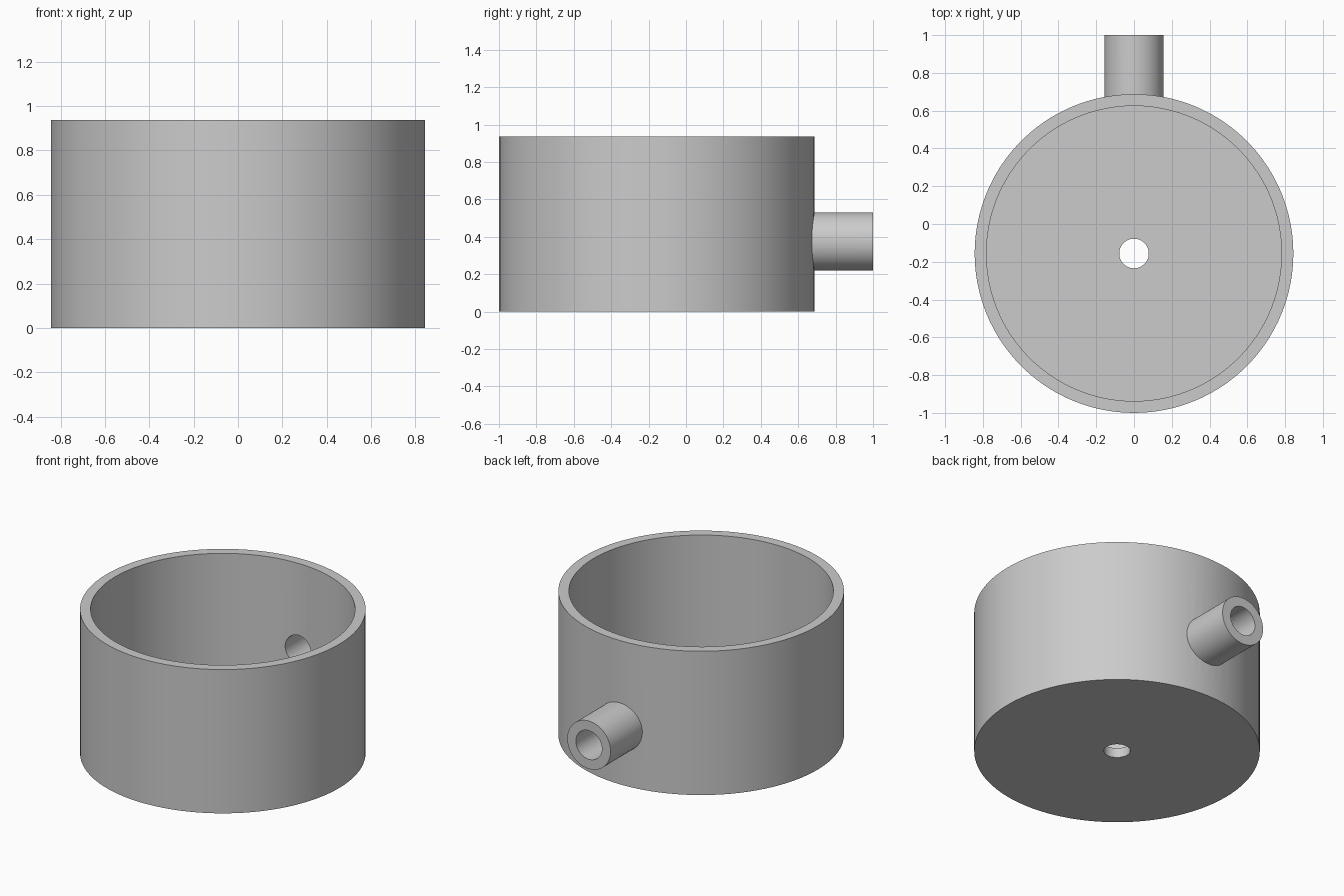
import bpy
from math import pi, radians

cube = bpy.data.objects.get("Cube")
if cube:
    bpy.data.objects.remove(cube, do_unlink=True)

U = 1 / 32                  # design unit: the model is 64 units long
CY = -5 * U                 # centre of the round cup
WALL = 2 * U
RADIUS = 27 * U
HEIGHT = 30 * U
PIPE_Z = 12 * U
PIPE_R = 5 * U

grey = bpy.data.materials.new("plain grey")
grey.use_nodes = True
grey.diffuse_color = (0.6, 0.6, 0.6, 1)
grey.node_tree.nodes["Principled BSDF"].inputs["Base Color"].default_value = (0.6, 0.6, 0.6, 1)


def upright(name, radius, z0, z1, sides):
    bpy.ops.mesh.primitive_cylinder_add(vertices=sides, radius=radius, depth=z1 - z0,
                                        location=(0, CY, (z0 + z1) / 2))
    return finish(name)


def lengthwise(name, radius, y0, y1, sides):
    bpy.ops.mesh.primitive_cylinder_add(vertices=sides, radius=radius, depth=y1 - y0,
                                        location=(0, (y0 + y1) / 2, PIPE_Z),
                                        rotation=(pi / 2, 0, 0))
    return finish(name)


def finish(name):
    ob = bpy.context.object
    ob.name = name
    ob.data.materials.append(grey)
    return ob


def combine(target, tool, operation):
    bpy.context.view_layer.objects.active = target
    mod = target.modifiers.new(tool.name, "BOOLEAN")
    mod.operation = operation
    mod.solver = "EXACT"
    mod.object = tool
    bpy.ops.object.modifier_apply(modifier=mod.name)
    bpy.data.objects.remove(tool, do_unlink=True)


# Solid cup joined with the rear spout
cup = upright("cup_with_spout", RADIUS, 0, HEIGHT, 100)
combine(cup, lengthwise("spout", PIPE_R, CY + RADIUS - 2 * WALL, 1, 64), "UNION")

# Hollow interior, spout bore and drain hole
combine(cup, upright("interior", RADIUS - WALL, WALL, HEIGHT + 0.1, 100), "DIFFERENCE")
combine(cup, lengthwise("spout_bore", PIPE_R - WALL, 0.2, 1.1, 64), "DIFFERENCE")
combine(cup, upright("drain_hole", 2.5 * U, -0.1, 0.2, 48), "DIFFERENCE")

# Smooth round walls with crisp rims
bpy.ops.object.select_all(action="DESELECT")
cup.select_set(True)
bpy.context.view_layer.objects.active = cup
bpy.ops.object.shade_smooth_by_angle(angle=radians(30))
